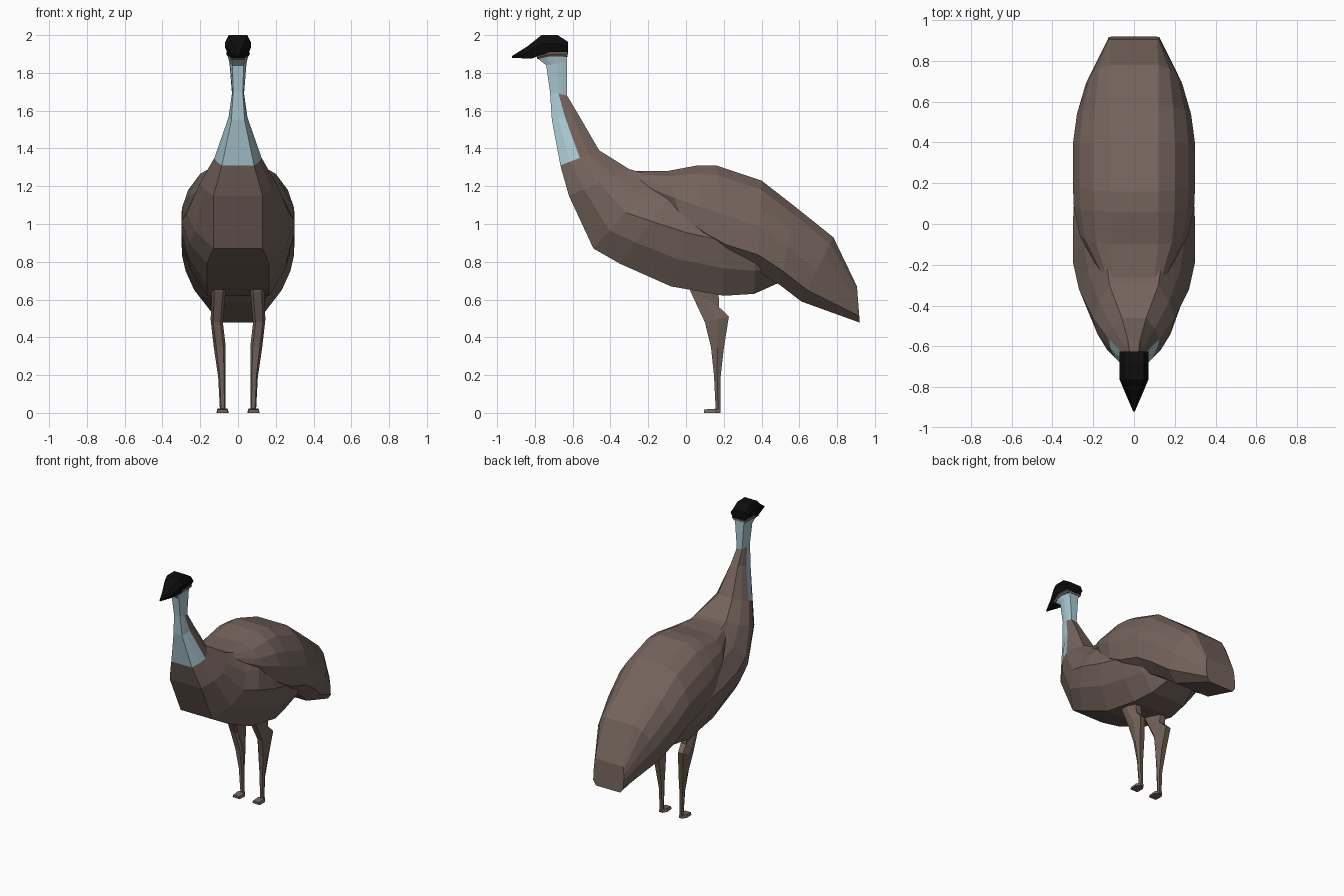
import bpy, bmesh
from mathutils import Vector


def material(name, rgb):
    m = bpy.data.materials.new(name)
    m.diffuse_color = (*rgb, 1)
    return m


BROWN = material("feather brown", (0.175, 0.125, 0.105))
BLUE = material("pale blue skin", (0.40, 0.58, 0.64))
BLACK = material("black", (0.004, 0.004, 0.004))
OLIVE = material("olive leg", (0.13, 0.095, 0.05))
MATS = [BROWN, BLUE, BLACK, OLIVE]


def loft(name, rings, rule):
    """Skin closed rings of points; rule(centre, normal, segment, side) gives the colour."""
    bm = bmesh.new()
    n = len(rings[0])
    vs = [[bm.verts.new(p) for p in r] for r in rings]
    info = {}
    for i in range(len(rings) - 1):
        for j in range(n):
            k = (j + 1) % n
            f = bm.faces.new((vs[i][j], vs[i][k], vs[i + 1][k], vs[i + 1][j]))
            info[f] = (i, min(j, n - 2 - j) if j < n - 1 else -1)
    for i, r in ((0, vs[0]), (len(rings) - 1, vs[-1])):
        info[bm.faces.new(r)] = (i, -1)
    bmesh.ops.recalc_face_normals(bm, faces=bm.faces)
    for f, (i, j) in info.items():
        f.material_index = MATS.index(rule(f.calc_center_median(), f.normal, i, j))
    me = bpy.data.meshes.new(name)
    bm.to_mesh(me)
    bm.free()
    for m in MATS:
        me.materials.append(m)
    ob = bpy.data.objects.new(name, me)
    bpy.context.collection.objects.link(ob)
    return ob


def section(top, bot, wt, wm, wb, shape):
    """Symmetric ring between a top and bottom (y, z) point.
    shape: (fraction down, blend to the middle width) pairs."""
    half = []
    for t, b in shape:
        end = wt if t < 0.52 else wb
        w = end + (wm - end) * b
        half.append(Vector((w, top[0] + (bot[0] - top[0]) * t, top[1] + (bot[1] - top[1]) * t)))
    return half + [Vector((-p.x, p.y, p.z)) for p in reversed(half)]


# neck, breast and belly in one skin
BODY = [(0, 0), (0.25, 0.65), (0.5, 1), (0.75, 0.7), (1, 0)]
body = [
    ((-0.63, 1.91), (-0.79, 1.88), 0.045, 0.055, 0.035),
    ((-0.63, 1.86), (-0.74, 1.84), 0.035, 0.045, 0.03),
    ((-0.63, 1.68), (-0.72, 1.70), 0.022, 0.032, 0.025),
    ((-0.57, 1.58), (-0.71, 1.55), 0.03, 0.05, 0.035),
    ((-0.46, 1.39), (-0.665, 1.31), 0.06, 0.125, 0.085),
    ((-0.30, 1.29), (-0.62, 1.15), 0.12, 0.20, 0.13),
    ((-0.15, 1.25), (-0.49, 0.87), 0.14, 0.27, 0.13),
    ((-0.02, 1.24), (-0.35, 0.79), 0.14, 0.30, 0.165),
    ((0.08, 1.24), (-0.08, 0.67), 0.14, 0.30, 0.165),
    ((0.20, 1.20), (0.20, 0.62), 0.14, 0.29, 0.165),
    ((0.38, 1.12), (0.36, 0.63), 0.12, 0.27, 0.14),
    ((0.52, 1.00), (0.54, 0.71), 0.09, 0.20, 0.09),
]
loft("neck_and_body", [section(*r, BODY) for r in body],
     lambda c, n, i, j: BLUE if i < 2 or (i < 4 and j >= 2) else BROWN)

# plumage draped over the back, running down into the tail
SHELL = [(0, 0), (0.1, 0.45), (0.3, 0.82), (0.51, 1), (0.82, 0.97), (1, 0)]
shell = [
    ((-0.28, 1.28), (-0.18, 1.14), 0.10, 0.17, 0.10),
    ((-0.10, 1.28), (-0.02, 1.00), 0.12, 0.265, 0.16),
    ((0.06, 1.31), (0.10, 0.88), 0.12, 0.295, 0.20),
    ((0.16, 1.31), (0.22, 0.80), 0.12, 0.30, 0.20),
    ((0.40, 1.23), (0.38, 0.75), 0.12, 0.30, 0.20),
    ((0.58, 1.09), (0.50, 0.675), 0.12, 0.28, 0.18),
    ((0.78, 0.93), (0.61, 0.59), 0.12, 0.235, 0.14),
    ((0.905, 0.67), (0.92, 0.478), 0.115, 0.125, 0.10),
]
loft("back_plumage", [section(*r, SHELL) for r in shell], lambda c, n, i, j: BROWN)

# black cap tapering to the beak
HEAD = [(0, 0), (0.45, 1), (1, 0)]
head = [
    ((-0.625, 1.965), (-0.625, 1.90), 0.05, 0.07, 0.05),
    ((-0.68, 2.00), (-0.68, 1.905), 0.05, 0.07, 0.055),
    ((-0.765, 2.00), (-0.765, 1.895), 0.05, 0.07, 0.055),
    ((-0.84, 1.94), (-0.82, 1.875), 0.025, 0.042, 0.03),
    ((-0.92, 1.89), (-0.92, 1.88), 0.002, 0.004, 0.002),
]
loft("head_and_beak", [section(*r, HEAD) for r in head], lambda c, n, i, j: BLACK)

# thin brown cheek band under the cap
cheek = [
    ((-0.628, 1.91), (-0.628, 1.885), 0.055, 0.06, 0.05),
    ((-0.72, 1.91), (-0.72, 1.887), 0.06, 0.063, 0.055),
    ((-0.79, 1.89), (-0.79, 1.872), 0.045, 0.05, 0.04),
]
loft("cheek_band", [section(*r, HEAD) for r in cheek], lambda c, n, i, j: BROWN)

# legs: (z front, z back, y front, y back, x inner, x outer)
leg = [
    (0.72, 0.72, 0.00, 0.17, 0.075, 0.15),
    (0.64, 0.56, 0.025, 0.175, 0.065, 0.14),
    (0.48, 0.51, 0.10, 0.227, 0.08, 0.145),
    (0.35, 0.34, 0.132, 0.20, 0.065, 0.128),
    (0.20, 0.18, 0.148, 0.182, 0.066, 0.105),
    (0.00, 0.00, 0.158, 0.182, 0.066, 0.095),
]
# feet: (y, half width, top z)
foot = [(0.182, 0.014, 0.02), (0.15, 0.033, 0.022), (0.095, 0.03, 0.018)]
for side, s in (("right", 1), ("left", -1)):
    rings = []
    for zf, zb, yf, yb, xi, xo in leg:
        a = (xo - xi) * 0.2
        rings.append([(s * xi, yf + 0.015, zf), (s * (xi + a), yf, zf), (s * (xo - a), yf, zf),
                      (s * xo, (yf + yb) / 2, (zf + zb) / 2),
                      (s * (xo - a), yb, zb), (s * (xi + a), yb, zb)])
    loft(side + "_leg", rings,
         lambda c, n, i, j: OLIVE if n.y > 0.5 and c.z < 0.45 else BROWN)
    loft(side + "_foot", [[(s * 0.082 - w, y, 0), (s * 0.082 + w, y, 0),
                           (s * 0.082 + w * 0.8, y, z), (s * 0.082 - w * 0.8, y, z)]
                          for y, w, z in foot], lambda c, n, i, j: BROWN)
